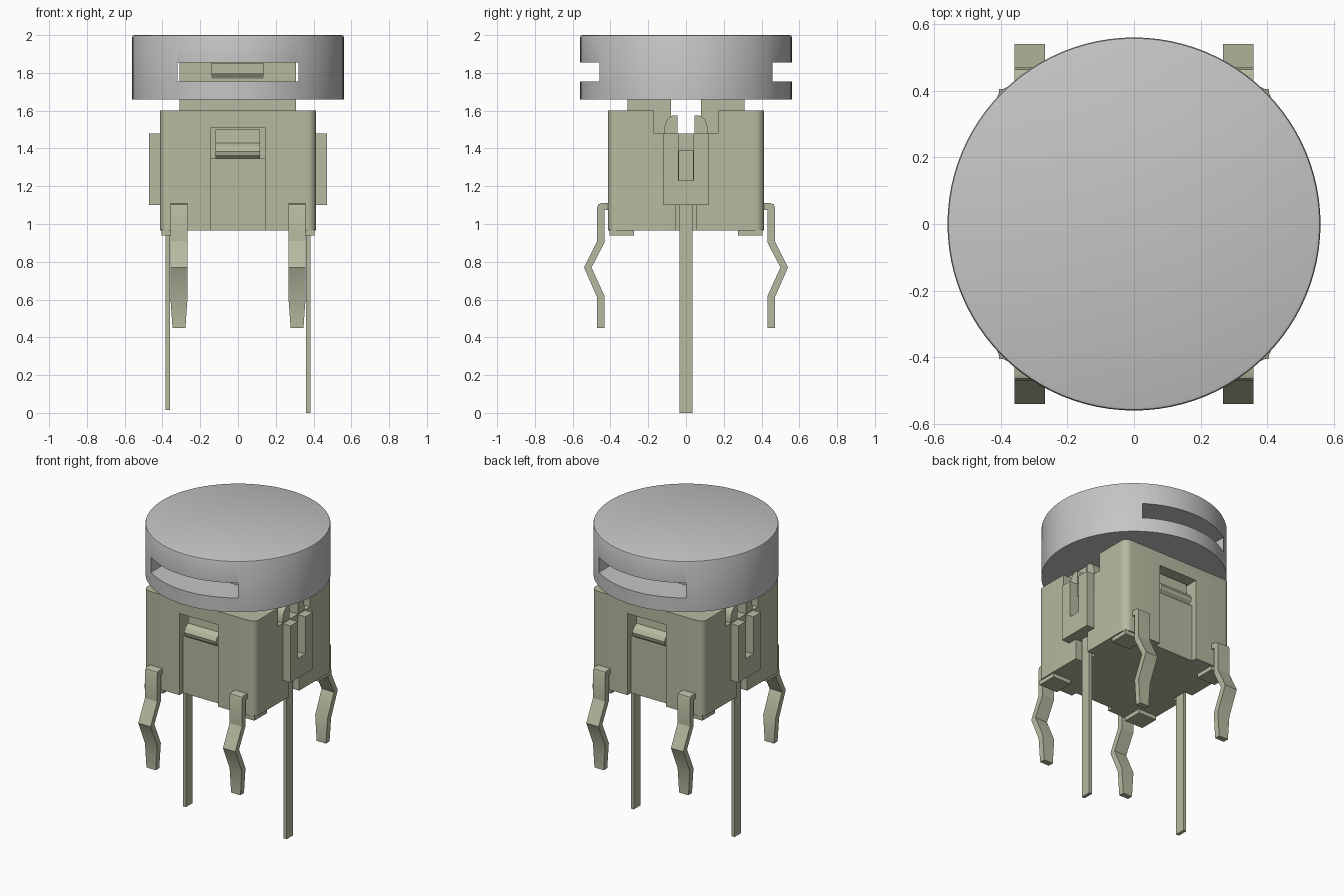
import bpy, bmesh, math
from mathutils import Vector

if "Cube" in bpy.data.objects:
    bpy.data.objects.remove(bpy.data.objects["Cube"], do_unlink=True)


def material(name, color):
    m = bpy.data.materials.new(name)
    m.use_nodes = True
    m.diffuse_color = color
    m.node_tree.nodes["Principled BSDF"].inputs["Base Color"].default_value = color
    return m


grey = material("cap grey", (0.56, 0.56, 0.56, 1))
olive = material("pale olive", (0.47, 0.495, 0.35, 1))


def finish(bm, name, mat):
    bmesh.ops.recalc_face_normals(bm, faces=bm.faces)
    me = bpy.data.meshes.new(name)
    bm.to_mesh(me)
    bm.free()
    me.materials.append(mat)
    ob = bpy.data.objects.new(name, me)
    bpy.context.collection.objects.link(ob)
    return ob


def box(name, x, y, z, mat=olive, corner=0):
    """Box from (min, max) ranges, with optional rounded vertical edges."""
    bm = bmesh.new()
    bmesh.ops.create_cube(bm, size=1)
    for v in bm.verts:
        v.co = Vector([r[0] if c < 0 else r[1] for c, r in zip(v.co, (x, y, z))])
    if corner:
        edges = [e for e in bm.edges if abs(e.verts[0].co.z - e.verts[1].co.z) > 0.01]
        bmesh.ops.bevel(bm, geom=edges, offset=corner, segments=6, profile=0.5, affect='EDGES')
    return finish(bm, name, mat)


def prism(name, profile, depth, along, mat=olive, taper=None):
    """Extrude a (y, z) profile along x over the given depth range."""
    bm = bmesh.new()
    face = bm.faces.new([bm.verts.new((along[0], y * depth, z)) for y, z in profile])
    new = bmesh.ops.extrude_face_region(bm, geom=[face])["geom"]
    for v in new:
        if isinstance(v, bmesh.types.BMVert):
            v.co.x = along[1]
    if taper:
        mid = sum(along) / 2
        for v in bm.verts:
            if v.co.z < taper:
                v.co.x = mid + (v.co.x - mid) * 0.75
    return finish(bm, name, mat)


def activate(ob):
    bpy.ops.object.select_all(action='DESELECT')
    ob.select_set(True)
    bpy.context.view_layer.objects.active = ob


def cut(ob, x, y, z):
    cutter = box("cutter", x, y, z, ob.data.materials[0])
    mod = ob.modifiers.new("cut", 'BOOLEAN')
    mod.operation = 'DIFFERENCE'
    mod.solver = 'EXACT'
    mod.object = cutter
    activate(ob)
    bpy.ops.object.modifier_apply(modifier=mod.name)
    bpy.data.objects.remove(cutter, do_unlink=True)


def smooth(ob):
    activate(ob)
    bpy.ops.object.shade_smooth_by_angle(angle=math.radians(25))


def span(s, a, b):
    return tuple(sorted((s * a, s * b)))


# Round cap with a slot running through it
bm = bmesh.new()
bmesh.ops.create_cone(bm, cap_ends=True, segments=96, radius1=0.56, radius2=0.56, depth=0.34)
bmesh.ops.translate(bm, vec=(0, 0, 1.83), verts=bm.verts)
rim = [e for e in bm.edges if all(v.co.z > 1.9 for v in e.verts)]
bmesh.ops.bevel(bm, geom=rim, offset=0.01, segments=2, profile=0.5, affect='EDGES')
cap = finish(bm, "cap", grey)
cut(cap, (-0.32, 0.32), (-0.7, 0.7), (1.755, 1.855))
smooth(cap)

# Housing with rounded corners, top notch, panel recesses and pin grooves
body = box("housing", (-0.413, 0.413), (-0.413, 0.413), (0.965, 1.6), corner=0.045)
cut(body, (-0.6, 0.6), (-0.17, 0.17), (1.48, 1.7))
for s in (-1, 1):
    cut(body, (-0.143, 0.143), span(s, 0.375, 0.5), (0.9, 1.51))
    cut(body, (-0.143, 0.143), span(s, 0.32, 0.5), (1.35, 1.51))
    cut(body, span(s, 0.35, 0.5), (-0.055, 0.055), (0.9, 1.1))
    cut(body, span(s, 0.36, 0.5), (-0.038, 0.038), (1.23, 1.39))
smooth(body)

latch = [(0.31, 1.5), (0.35, 1.5), (0.355, 1.43), (0.385, 1.41), (0.4, 1.385),
         (0.395, 1.365), (0.375, 1.347), (0.31, 1.347)]
hook = [(0.3, 1.853), (0.33, 1.853), (0.33, 1.8), (0.3, 1.757)]
leg = [(0.4, 1.11), (0.45, 1.11), (0.464, 1.104), (0.47, 1.09), (0.47, 0.91),
       (0.54, 0.77), (0.47, 0.61), (0.47, 0.45), (0.432, 0.45), (0.432, 0.62),
       (0.5, 0.77), (0.432, 0.9), (0.432, 1.075), (0.4, 1.075)]
# Quarter-round finger beside the notch
finger = [(0.045, 1.47), (0.045, 1.575)]
finger += [(0.065 + 0.05 * math.sin(a), 1.49 + 0.085 * math.cos(a))
           for a in [i * math.pi / 12 for i in range(7)]] + [(0.115, 1.47)]

for s, side in ((-1, "front"), (1, "back")):
    # Plunger halves, snap latches and hooks
    box(side + "_plunger", (-0.31, 0.308), span(s, 0.08, 0.31), (1.4, 1.854))
    smooth(prism(side + "_latch", latch, s, (-0.12, 0.117)))
    prism(side + "_hook", hook, s, (-0.14, 0.135))
    for t, hand in ((-1, "right"), (1, "left")):
        # Bent mounting legs and corner feet
        smooth(prism(f"{side}_{hand}_leg", leg, s, span(t, 0.267, 0.358), taper=0.5))
        box(f"{side}_{hand}_foot", span(t, 0.27, 0.405), span(s, 0.275, 0.405), (0.938, 0.97))
        smooth(prism(f"{side}_{hand}_finger", finger, s, span(t, 0.33, 0.41)))

for t, hand in ((-1, "right"), (1, "left")):
    # U-shaped side clips and straight contact pins
    clip = box(hand + "_clip", span(t, 0.405, 0.47), (-0.118, 0.118), (1.1, 1.478))
    cut(clip, span(t, 0.3, 0.6), (-0.04, 0.04), (1.23, 1.6))
    bottom = 0.0 if t > 0 else 0.015
    box(hand + "_pin", span(t, 0.361, 0.383), (-0.035, 0.035), (bottom, 1.1))
